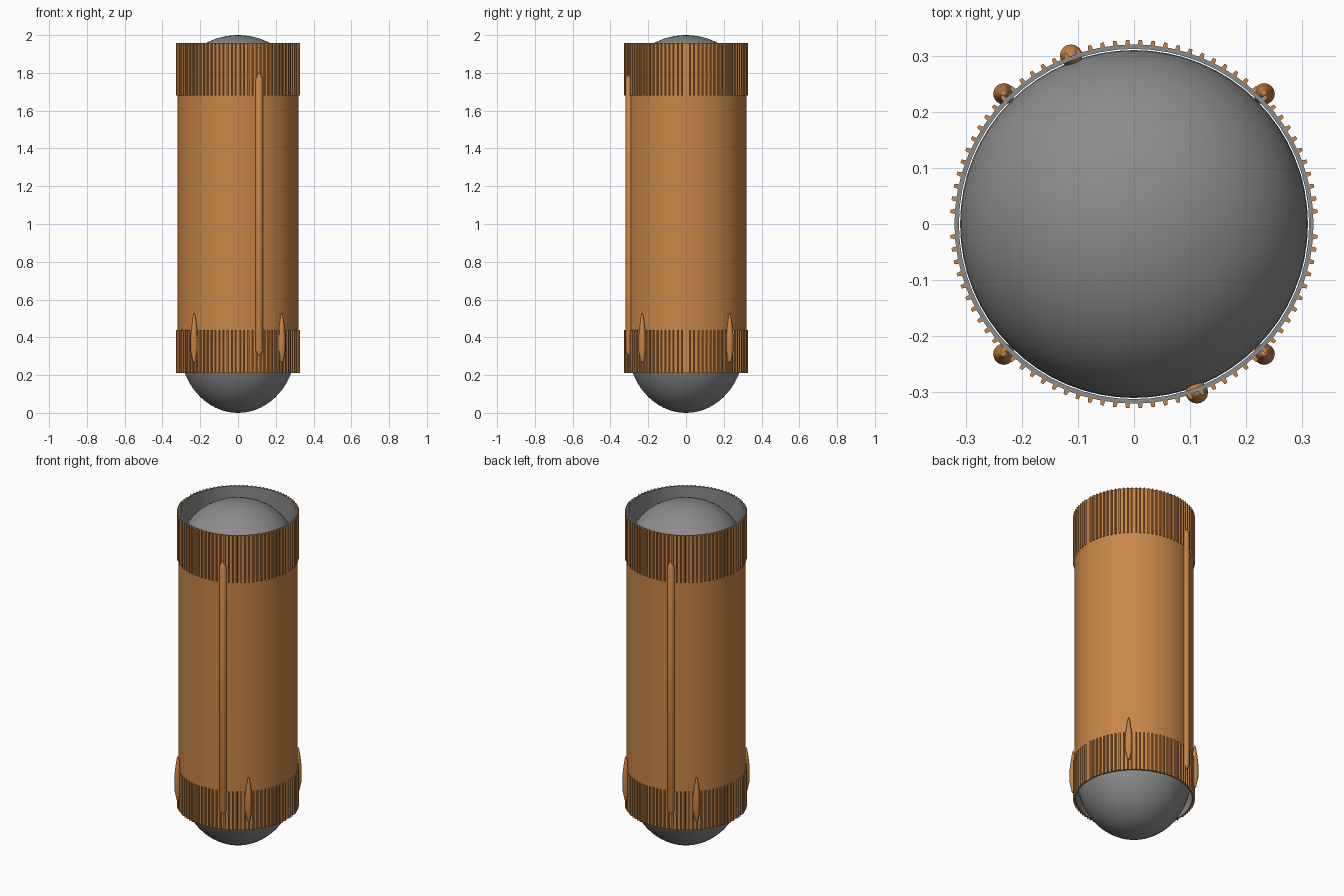
import bpy, bmesh, math
from mathutils import Matrix, Vector

if "Cube" in bpy.data.objects:
    bpy.data.objects.remove(bpy.data.objects["Cube"])


def material(name, rgb):
    m = bpy.data.materials.new(name)
    m.diffuse_color = (*rgb, 1)
    m.use_nodes = True
    m.node_tree.nodes["Principled BSDF"].inputs["Base Color"].default_value = m.diffuse_color
    return m


ORANGE = material("copper orange", (0.58, 0.24, 0.065))
GREY = material("mid grey", (0.26, 0.26, 0.26))

R_OUT, R_IN, R_RIB = 0.32, 0.312, 0.328
Z_BOTTOM, Z_LOW, Z_HIGH, Z_TOP = 0.212, 0.44, 1.68, 1.957


def finish(bm, name, mats, smooth=True):
    bmesh.ops.recalc_face_normals(bm, faces=bm.faces)
    mesh = bpy.data.meshes.new(name)
    bm.to_mesh(mesh)
    bm.free()
    for m in mats:
        mesh.materials.append(m)
    ob = bpy.data.objects.new(name, mesh)
    bpy.context.collection.objects.link(ob)
    if smooth:
        bpy.ops.object.select_all(action='DESELECT')
        ob.select_set(True)
        bpy.context.view_layer.objects.active = ob
        bpy.ops.object.shade_smooth_by_angle(angle=math.radians(35))
    return ob


def lathe(name, profile, mats, steps, at=(0, 0), grey_rule=None):
    """Spin an (r, z) profile around a vertical axis through 'at'."""
    bm = bmesh.new()
    verts = [bm.verts.new((r, 0, z)) for r, z in profile]
    edges = [bm.edges.new(p) for p in zip(verts, verts[1:])]
    bmesh.ops.spin(bm, geom=verts + edges, cent=(0, 0, 0), axis=(0, 0, 1),
                   angle=math.tau, steps=steps)
    bmesh.ops.remove_doubles(bm, verts=bm.verts, dist=1e-5)
    if grey_rule:
        for f in bm.faces:
            f.material_index = int(grey_rule(f.calc_center_median()))
    bmesh.ops.translate(bm, verts=bm.verts, vec=(at[0], at[1], 0))
    return finish(bm, name, mats)


def inside(c):
    return math.hypot(c.x, c.y) < R_OUT - 0.003


def ribs(name, z0, z1):
    """Tapered vertical stringers every 4 degrees, with a gap on each x side."""
    bm = bmesh.new()
    for i in range(90):
        if i in (0, 45):
            continue
        rot = Matrix.Rotation(math.radians(4 * i), 4, 'Z')
        section = [(R_OUT - 0.004, -0.005), (R_RIB, -0.003),
                   (R_RIB, 0.003), (R_OUT - 0.004, 0.005)]
        base = bm.faces.new([bm.verts.new(rot @ Vector((x, y, z0)))
                             for x, y in section])
        new = bmesh.ops.extrude_face_region(bm, geom=[base], use_keep_orig=True)
        top = [v for v in new["geom"] if isinstance(v, bmesh.types.BMVert)]
        bmesh.ops.translate(bm, verts=top, vec=(0, 0, z1 - z0))
    return finish(bm, name, [ORANGE], smooth=False)


def dome(name, centre_z, height):
    pts = [(0.31 * math.cos(a), centre_z + height * math.sin(a))
           for a in (math.pi / 2 * i / 16 for i in range(16))]
    return lathe(name, pts + [(0, centre_z + height)], [GREY], 64)


# Tank wall
lathe("tank_wall", [(R_OUT, Z_LOW), (R_OUT, Z_HIGH)], [ORANGE], 64)

# Skirts: orange outside, grey rim and lining
lathe("upper_skirt", [(R_OUT, Z_HIGH), (R_OUT, Z_TOP), (R_IN, Z_TOP), (R_IN, 1.70)],
      [ORANGE, GREY], 64, grey_rule=inside)
lathe("lower_skirt", [(R_OUT, Z_LOW), (R_OUT, Z_BOTTOM), (R_IN, Z_BOTTOM), (R_IN, 0.40)],
      [ORANGE, GREY], 64, grey_rule=inside)
ribs("upper_ribs", Z_HIGH, Z_TOP)
ribs("lower_ribs", Z_BOTTOM, Z_LOW)

# Tank end domes
dome("upper_dome", 1.74, 0.26)
dome("lower_dome", 0.36, -0.36)

# Long conduits on opposite sides
conduit = [(0, 0.305), (0.012, 0.307), (0.02, 0.33), (0.02, 1.77),
           (0.008, 1.793), (0, 1.80)]
for label, s in (("front", 1), ("back", -1)):
    lathe(label + "_conduit", conduit, [ORANGE], 16, at=(0.112 * s, -0.30 * s))

# Four small separation motors on the lower skirt
motor = [(0, 0.265), (0.007, 0.27), (0.019, 0.33), (0.019, 0.41),
         (0.014, 0.46), (0.006, 0.515), (0, 0.53)]
for sx in (-1, 1):
    for sy in (-1, 1):
        name = ("front" if sy < 0 else "back") + ("_left" if sx < 0 else "_right")
        lathe(name + "_motor", motor, [ORANGE], 16, at=(0.232 * sx, 0.232 * sy))
